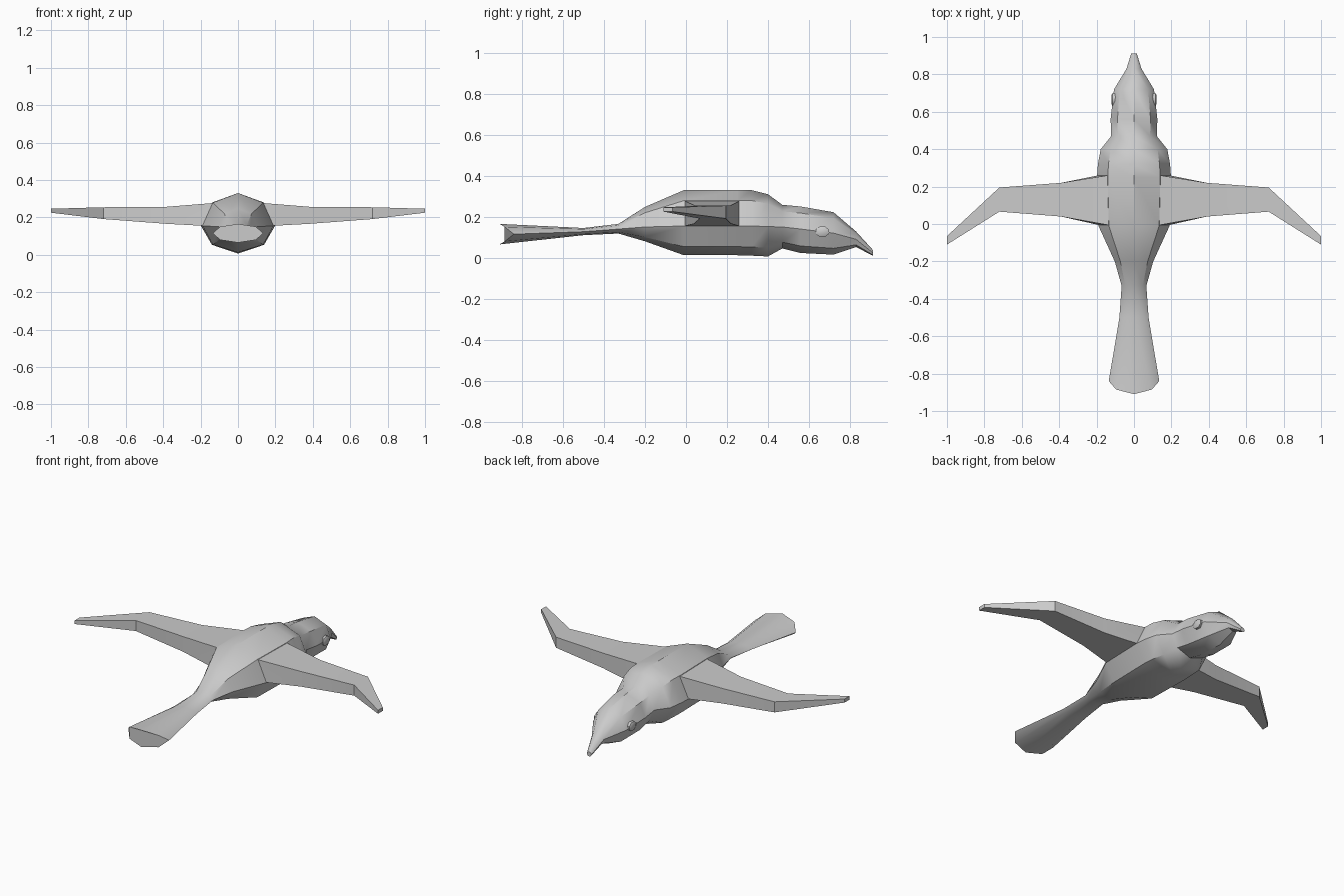
import bpy, bmesh, math

if "Cube" in bpy.data.objects:
    bpy.data.objects.remove(bpy.data.objects["Cube"])

grey = bpy.data.materials.new("plain grey")
grey.diffuse_color = (0.6, 0.6, 0.6, 1)
grey.use_nodes = True
grey.node_tree.nodes["Principled BSDF"].inputs["Base Color"].default_value = grey.diffuse_color


def loft(name, rings, angle):
    """Skin closed rings of equal point count and cap both ends."""
    bm = bmesh.new()
    rows = [[bm.verts.new(p) for p in r] for r in rings]
    n = len(rows[0])
    for a, b in zip(rows, rows[1:]):
        for i in range(n):
            j = (i + 1) % n
            bm.faces.new((a[i], a[j], b[j], b[i]))
    bm.faces.new(rows[0])
    bm.faces.new(rows[-1])
    bmesh.ops.recalc_face_normals(bm, faces=bm.faces)
    me = bpy.data.meshes.new(name)
    bm.to_mesh(me)
    bm.free()
    me.materials.append(grey)
    ob = bpy.data.objects.new(name, me)
    bpy.context.collection.objects.link(ob)
    bpy.ops.object.select_all(action='DESELECT')
    ob.select_set(True)
    bpy.context.view_layer.objects.active = ob
    bpy.ops.object.shade_smooth_by_angle(angle=math.radians(angle))
    return ob


# Body, tail and beak: y, bottom, middle, top, half width
stations = [
    (-0.91, 0.065, 0.115, 0.165, 0.135),
    (-0.50, 0.110, 0.127, 0.145, 0.078),
    (-0.33, 0.118, 0.140, 0.165, 0.066),
    (-0.20, 0.080, 0.150, 0.248, 0.103),
    (-0.01, 0.012, 0.155, 0.330, 0.190),
    (0.25, 0.012, 0.155, 0.330, 0.198),
    (0.32, 0.010, 0.155, 0.330, 0.193),
    (0.40, 0.006, 0.152, 0.310, 0.178),
    (0.47, 0.045, 0.150, 0.258, 0.122),
    (0.56, 0.023, 0.140, 0.250, 0.125),
    (0.72, 0.015, 0.120, 0.222, 0.107),
    (0.83, 0.052, 0.090, 0.128, 0.040),
    (0.912, 0.010, 0.024, 0.038, 0.015),
]
rings = []
for k, (y, lo, mid, hi, w) in enumerate(stations):
    ring = []
    for i in range(8):
        a = i * math.pi / 4
        c, s = math.cos(a), math.sin(a)
        # the tail tip is rounded in plan
        dy = (0, 0.025, 0.07)[round(abs(c) * 2 - 0.01) if abs(c) < 0.9 else 2] if k == 0 else 0
        ring.append((w * c, y + dy, mid + s * ((hi - mid) if s > 0 else (mid - lo))))
    rings.append(ring)
loft("body", rings, 40)

# Wings: top x, bottom x, rear y, front y, bottom z, top z
wing = [
    (0.08, 0.12, -0.01, 0.262, 0.150, 0.279),
    (0.14, 0.19, -0.005, 0.26, 0.155, 0.276),
    (0.39, 0.39, 0.040, 0.220, 0.166, 0.256),
    (0.72, 0.72, 0.066, 0.195, 0.191, 0.254),
    (1.00, 1.00, -0.110, -0.065, 0.225, 0.246),
]
for side, label in ((-1, "left"), (1, "right")):
    loft(label + "_wing", [[(side * xt, y0, z1), (side * xt, y1, z1),
                            (side * xb, y1, z0), (side * xb, y0, z0)]
                           for xt, xb, y0, y1, z0, z1 in wing], 20)

    # Eye: small raised rounded block
    def eye_ring(x, r):
        return [(side * x, 0.666 + r * 0.035 * math.cos(t), 0.127 + r * 0.027 * math.sin(t))
                for t in [math.radians(22.5 + 45 * i) for i in range(8)]]
    loft(label + "_eye", [eye_ring(0.095, 1), eye_ring(0.116, 1), eye_ring(0.121, 0.7)], 40)
